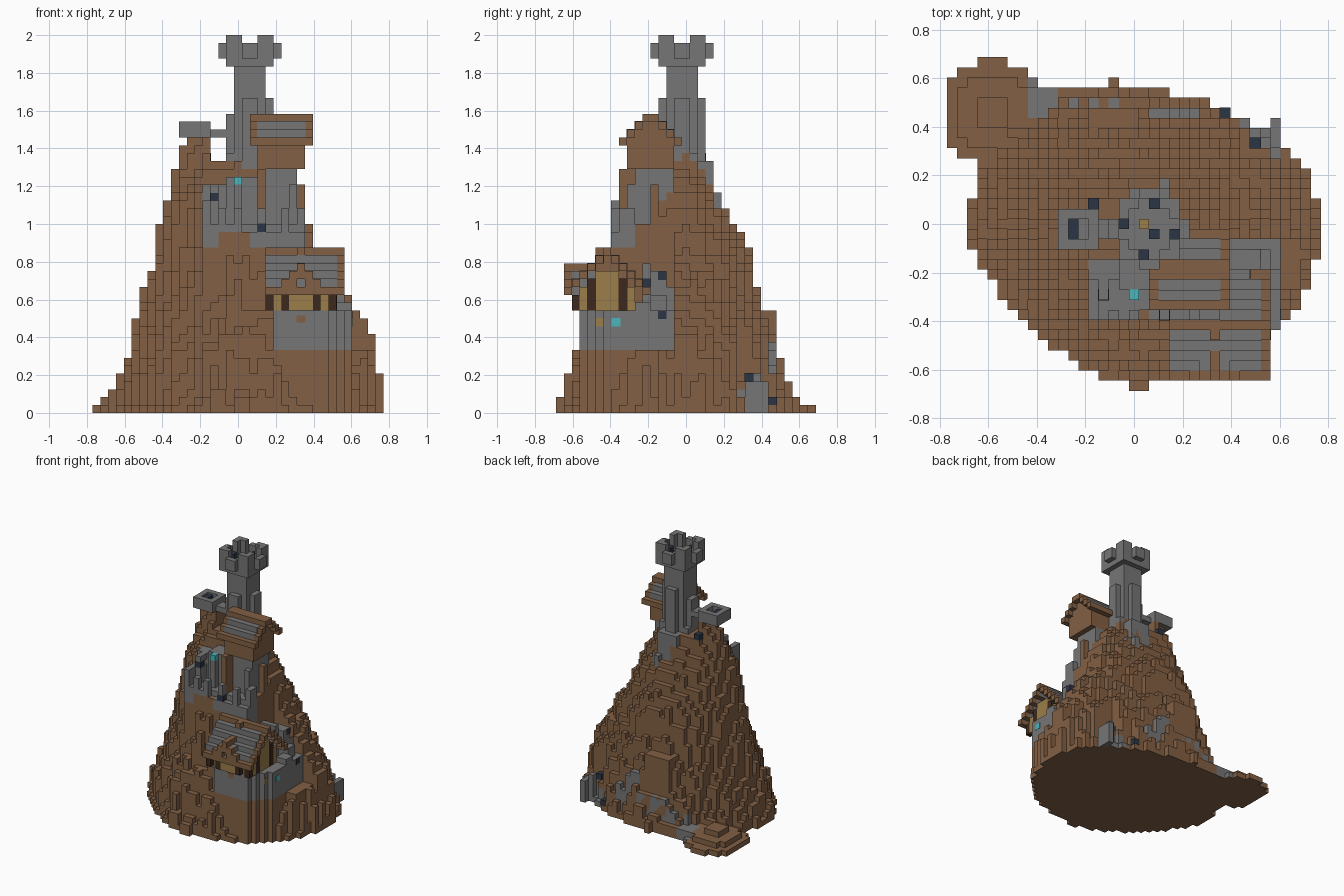
import bpy, bmesh, random
from math import hypot

random.seed(4)
cube = bpy.data.objects.get("Cube")
if cube:
    bpy.data.objects.remove(cube)

U = 1 / 24  # block size
COLOURS = {
    "earth brown": (.225, .116, .058), "stone grey": (.18, .18, .18),
    "timber yellow": (.33, .21, .07), "dark wood": (.045, .022, .013),
    "slate navy": (.025, .036, .06), "crystal cyan": (.07, .47, .5)}
MATS = []
for name, rgb in COLOURS.items():
    m = bpy.data.materials.new(name)
    m.use_nodes = True
    m.diffuse_color = (*rgb, 1)
    bsdf = next(n for n in m.node_tree.nodes if n.type == "BSDF_PRINCIPLED")
    bsdf.inputs["Base Color"].default_value = (*rgb, 1)
    bsdf.inputs["Roughness"].default_value = 1
    MATS.append(m)
BROWN, GREY, YELLOW, DARK, NAVY, CYAN = range(len(MATS))
parts = {}


def mesh_of(part):
    return parts.setdefault(part, bmesh.new())


def quad(bm, corners, mat):
    bm.faces.new([bm.verts.new([c * U for c in p]) for p in corners]).material_index = mat


def box(part, mat, xs, ys, zs, pad=0):
    """Block over inclusive cell ranges in x and y, from level to level in z."""
    bm = mesh_of(part)
    lo = (xs[0] - .5 - pad, ys[0] - .5 - pad, zs[0])
    hi = (xs[1] + .5 + pad, ys[1] + .5 + pad, zs[1] + pad)
    verts = bmesh.ops.create_cube(bm, size=1)["verts"]
    for v in verts:
        v.co = [(a if c < 0 else b) * U for c, a, b in zip(v.co, lo, hi)]
    for f in {f for v in verts for f in v.link_faces}:
        f.material_index = mat


def cell(part, mat, x, y, zs, pad=0):
    box(part, mat, (x, x), (y, y), zs, pad)


# Mountain: level, then reach to west, east, south and north
LEVELS = [(0, 16.4, 18.4, 16, 13.4), (3, 15.4, 18, 15, 12.6), (8, 13.3, 17, 13.5, 11.2),
          (13, 12.2, 14.6, 11.3, 9.2), (20, 10.3, 10, 9.6, 7.9), (26, 9.3, 8, 8, 4.5),
          (31, 7.7, 4.8, 3, 2.4), (35, 6.3, 2.5, 1.5, 1)]


def reach(z):
    for a, b in zip(LEVELS, LEVELS[1:]):
        if z <= b[0]:
            t = (z - a[0]) / (b[0] - a[0])
            return [p + (q - p) * t for p, q in zip(a[1:], b[1:])]


def below_house(x, y):
    return x > 4 and y < -1


def on_house_terrace(x, y):
    return below_house(x, y) and abs((x - 6) / 8.7) ** 3 + abs((y + 5) / 8.9) ** 3 < 1


def on_castle_terrace(x, y):
    return -4 <= x <= 8 and -9 <= y <= -4


def in_cave(x, y):
    return 11 <= x <= 14 and 7 <= y <= 10


def height(x, y):
    h = 0
    rough = random.uniform(.95, 1.04)
    # the south-west flank is cut back, the south-east one is full
    p = (2.1 if x > 0 else 1.5) if y < 0 else (1.8 if x > 0 else 2)
    for k in range(LEVELS[-1][0]):
        w, e, s, n = reach(k)
        d = (abs(x / (e if x > 0 else w)) ** p + abs(y / (n if y > 0 else s)) ** p) ** (1 / p)
        if d * (rough if k else 1) < 1:
            h = k + 1
    # low spur, back shelf, terraces and the saddle beside the keep
    spur = hypot(x + 14, y - 11)
    if spur < 5.1:
        h = max(h, 1, int(3.9 - spur / 2))
    if -10 <= x <= 3 and 9 <= y <= 13:
        h = max(h, 2)
    if in_cave(x, y):
        h = min(h, 4)
    if on_castle_terrace(x, y):
        h = 24 if x < 0 or y > -9 else 23
    elif on_house_terrace(x, y):
        h = max(h, 13) if x < 9 else 13
    elif below_house(x, y):
        h = min(h, 8)
    if -3 <= x <= 0:
        h = min(h, 32)
    return h


def ground_colour(x, y, z):
    if on_castle_terrace(x, y) and z > 20 + 2 * (-2 <= x <= 1) and (x < 7 or y < -6):
        return GREY
    if on_house_terrace(x, y) and 8 <= z <= 13:
        return GREY
    if -10 <= x <= -8 and y >= 11 and z < 4 or 2 <= x <= 6 and y == 11:
        return GREY
    if in_cave(x, y) and z < 3:
        return GREY
    return BROWN


H = {(x, y): height(x, y) for x in range(-18, 19) for y in range(-16, 17)}
bm = mesh_of("mountain")
for (x, y), h in H.items():
    if not h:
        continue
    a, b, c, d = x - .5, x + .5, y - .5, y + .5
    quad(bm, [(a, c, h), (b, c, h), (b, d, h), (a, d, h)], ground_colour(x, y, h - 1))
    quad(bm, [(a, d, 0), (b, d, 0), (b, c, 0), (a, c, 0)], BROWN)
    for dx, dy, p, q in ((1, 0, (b, c), (b, d)), (-1, 0, (a, d), (a, c)),
                         (0, 1, (b, d), (a, d)), (0, -1, (a, c), (b, c))):
        for k in range(H.get((x + dx, y + dy), 0), h):
            quad(bm, [(*p, k), (*q, k), (*q, k + 1), (*p, k + 1)], ground_colour(x, y, k))
bmesh.ops.remove_doubles(bm, verts=bm.verts, dist=U / 50)

# Keep: shaft, buttresses and stepped back
K = "keep"
box(K, GREY, (0, 3), (-2, 1), (20, 44))
box(K, GREY, (-1, 4), (-1, 0), (22, 38))
box(K, GREY, (4, 4), (-1, 0), (38, 40))
box(K, GREY, (1, 2), (-3, 2), (20, 40))
box(K, GREY, (-1, 4), (-2, 1), (20, 33))
box(K, GREY, (0, 3), (2, 3), (18, 32))
box(K, GREY, (-1, 4), (2, 3), (18, 28))
cell(K, GREY, 3, 4, (18, 28))
box(K, GREY, (0, 2), (4, 4), (18, 25))

# Crown: floor, tall corner merlons, and a jutting bay with a lamp on each side
C = "keep_crown"
box(C, GREY, (-1, 4), (-3, 2), (44, 45))
for sx in (-1, 1):
    for sy in (-1, 1):
        x, y = 1.5 + 2.5 * sx, -.5 + 2.5 * sy
        cell(C, GREY, x, y, (45, 48))
        cell(C, GREY, x - sx, y, (45, 48))
        cell(C, GREY, x, y - sy, (45, 48))
    x, y = 1.5 + 3.5 * sx, -.5 + 3.5 * sx
    box(C, GREY, (1, 2), (y, y), (45, 47))
    box(C, GREY, (x, x), (-1, 0), (45, 47))
for x, y in ((-1, 0), (2, -1), (4, -1), (1, -3), (2, 2)):
    cell("crown_lamps", NAVY, x, y, (45, 46))
cell("crown_beacon", YELLOW, 1, 0, (45, 46))

# Lookout turret and its bridge
T = "lookout_turret"
box(T, GREY, (-7, -4), (-2, 1), (35, 36))
for x in (-7, -4):
    box(T, GREY, (x, x), (-2, 1), (36, 37))
for y in (-2, 1):
    box(T, GREY, (-6, -5), (y, y), (36, 37))
box(T, NAVY, (-6, -6), (-1, 0), (36, 36.7))
box("turret_bridge", GREY, (-3, -1), (-1, 0), (35, 36))


def gable_roof(part, xs, ys, z, panel):
    """Stepped roof along x, with stone panels let into timber edging."""
    lo, hi = ys
    i = 0
    while lo + i <= hi - i:
        for y in {lo + i, hi - i}:
            top = (z + i, z + i + 1)
            box(part, BROWN, xs, (y, y), top)
            if i and hi - lo - 2 * i > 1:
                box(part, GREY, panel, (y, y), top, .06)
        i += 1


# Upper house on its stone base
box("upper_house_base", GREY, (3, 7), (-6, -2), (20, 31))
box("upper_house_base", GREY, (7, 7), (-7, -7), (20, 29))
box("upper_house_base", BROWN, (8, 8), (-4, -4), (22, 29))
box("upper_house_walls", BROWN, (3, 8), (-7, -2), (31, 35))
box("upper_house_walls", BROWN, (3, 8), (-6, -3), (35, 36))
box("upper_house_walls", BROWN, (3, 8), (-5, -4), (36, 37))
gable_roof("upper_house_roof", (2, 9), (-8, -1), 34, (3, 8))

# Castle terrace walls, stairs and crystal
W = "castle_walls"
box(W, GREY, (-4, -4), (-9, -5), (24, 27))
box(W, GREY, (-3, -3), (-7, -5), (24, 27))
box(W, GREY, (-1, 2), (-6, -3), (24, 30))
cell(W, GREY, 0, -7, (24, 29))
box(W, GREY, (-4, -2), (-5, -3), (24, 29))
box(W, GREY, (-3, -3), (-7, -6), (27.9, 29))
for x in (-2, 0, 3, 6):
    cell(W, GREY, x, -9, (23, 26))
box(W, GREY, (8, 8), (-8, -7), (19, 26))
box(W, BROWN, (3, 3), (-8, -7), (24, 31))
cell("crystal", CYAN, 0, -7, (29, 30))

# Lower house: yellow walls and gables behind dark posts
L = "lower_house_walls"
box(L, YELLOW, (5, 12), (-13, -7), (13, 16))
box(L, YELLOW, (5, 12), (-12, -8), (16, 17))
box(L, YELLOW, (5, 12), (-11, -9), (17, 18))
box(L, YELLOW, (7, 9), (-14, -14), (13, 17))
for x in (4, 6, 10, 12):
    cell(L, DARK, x, -14, (13, 15))
for y in (-12, -8):
    box(L, DARK, (5, 12), (y, y), (13, 17), .05)
cell("lower_house_window", BROWN, 8, -14, (15, 15.8), .06)
cell("wall_plaque", BROWN, 8, -13, (11.5, 12.3), .06)
gable_roof("lower_house_roof", (4, 13), (-15, -5), 15, (4, 12))

# Front cross gable
G = "front_gable_roof"
box(G, BROWN, (8, 8), (-15, -10), (17, 19))
box(G, BROWN, (8, 8), (-11, -10), (19, 21))
for side in (-1, 1):
    for i in (1, 2):
        x = 8 + side * i
        cell(G, BROWN, x, -15, (17 - i, 19 - i))
        box(G, GREY, (x, x), (-14, -12), (17 - i, 19 - i))

# Terrace stair tower and parapet climbing towards the castle
box("stair_tower", GREY, (10, 12), (-4, -3), (13, 18))
box("stair_tower", GREY, (9, 11), (-5, -5), (13, 19))
for i, y in enumerate(range(-6, -1)):
    box("terrace_parapet", GREY, (13, 14 - i // 2), (y, y), (12, 14 + i // 2))

# Lanterns set into the stonework
for x, y, z in ((12, -3, 16.9), (11, -5, 16), (14, -3, 11.9), (-3, -7, 26.9),
                (3, -9, 23), (-4, 2, H[-4, 2]), (12, 8, 4), (9, 11, 1)):
    cell("lanterns", NAVY, x, y, (z, z + 1), .05)

# Coloured blocks set into the east face of the terrace
for mat, x, y in ((CYAN, 14, -8.9), (BROWN, 13, -9.9), (YELLOW, 13, -10.9)):
    cell("terrace_blocks", mat, x, y, (11, 12), .06)

# Cave on the east and, at the back, a rising wall with a shelter above it
box("cave_walls", GREY, (14, 14), (8, 10), (0, 4))
cell("cave_walls", GREY, 13, 9, (0, 5))
for x in range(-8, 2):
    cell("back_wall", GREY, x, 12, (0, min(6, x + 10)))
box("shelter", BROWN, (-4, 0), (9, 11), (8, 13))
box("shelter", DARK, (-3, -1), (9, 10), (6, 8))
cell("back_step", BROWN, -2, 14, (0, 2))

for name, bm in parts.items():
    mesh = bpy.data.meshes.new(name)
    bm.to_mesh(mesh)
    bm.free()
    for m in MATS:
        mesh.materials.append(m)
    bpy.context.collection.objects.link(bpy.data.objects.new(name, mesh))
